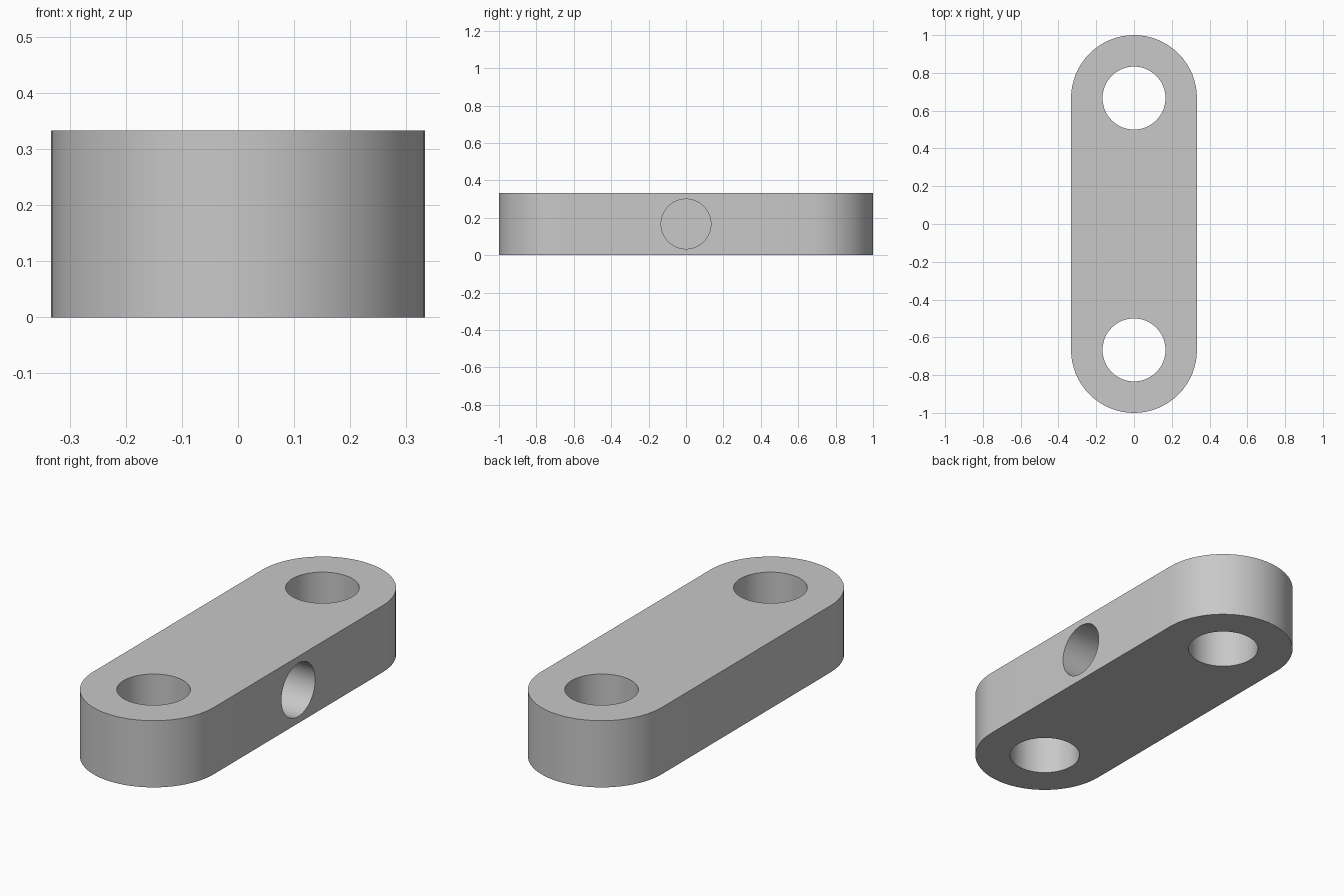
import bpy
import bmesh
import math

cube = bpy.data.objects.get("Cube")
if cube:
    bpy.data.objects.remove(cube, do_unlink=True)

RADIUS = 1 / 3          # rounded end radius, also the thickness
THICK = 1 / 3
END_Y = 2 / 3           # centre of each rounded end
SEGMENTS = 64

grey = bpy.data.materials.new("plain_grey")
grey.use_nodes = True
colour = (0.58, 0.58, 0.58, 1)
grey.diffuse_color = colour
grey.node_tree.nodes["Principled BSDF"].inputs["Base Color"].default_value = colour


def make_link():
    """Extrude a stadium outline into a solid bar."""
    bm = bmesh.new()
    outline = []
    for side in (1, -1):
        for i in range(SEGMENTS // 2 + 1):
            a = 2 * math.pi * i / SEGMENTS
            outline.append(bm.verts.new((side * RADIUS * math.cos(a),
                                         side * (END_Y + RADIUS * math.sin(a)), 0)))
    base = bm.faces.new(outline)
    top = bmesh.ops.extrude_face_region(bm, geom=[base])["geom"]
    bmesh.ops.translate(bm, vec=(0, 0, THICK),
                        verts=[v for v in top if isinstance(v, bmesh.types.BMVert)])
    bmesh.ops.recalc_face_normals(bm, faces=bm.faces)
    mesh = bpy.data.meshes.new("link_bar")
    bm.to_mesh(mesh)
    bm.free()
    mesh.materials.append(grey)
    obj = bpy.data.objects.new("link_bar", mesh)
    bpy.context.collection.objects.link(obj)
    return obj


def drill(obj, radius, depth, location, rotation=(0, 0, 0)):
    """Cut a round hole and remove the cutter."""
    bpy.ops.mesh.primitive_cylinder_add(vertices=SEGMENTS, radius=radius, depth=depth,
                                        location=location, rotation=rotation)
    cutter = bpy.context.object
    cutter.name = "hole_cutter"
    cutter.hide_render = True
    cutter.data.materials.append(grey)
    mod = obj.modifiers.new("hole", 'BOOLEAN')
    mod.operation = 'DIFFERENCE'
    mod.solver = 'EXACT'
    mod.object = cutter
    bpy.ops.object.select_all(action='DESELECT')
    bpy.context.view_layer.objects.active = obj
    obj.select_set(True)
    bpy.ops.object.modifier_apply(modifier=mod.name)
    bpy.data.objects.remove(cutter, do_unlink=True)


link = make_link()

# Through holes at both rounded ends
for y in (-END_Y, END_Y):
    drill(link, RADIUS / 2, THICK * 2, (0, y, THICK / 2))

# Blind hole from the left flank to the centre plane
drill(link, 0.133, RADIUS * 2, (RADIUS, 0, THICK / 2), (0, math.pi / 2, 0))

bpy.ops.object.shade_smooth_by_angle(angle=math.radians(30))
